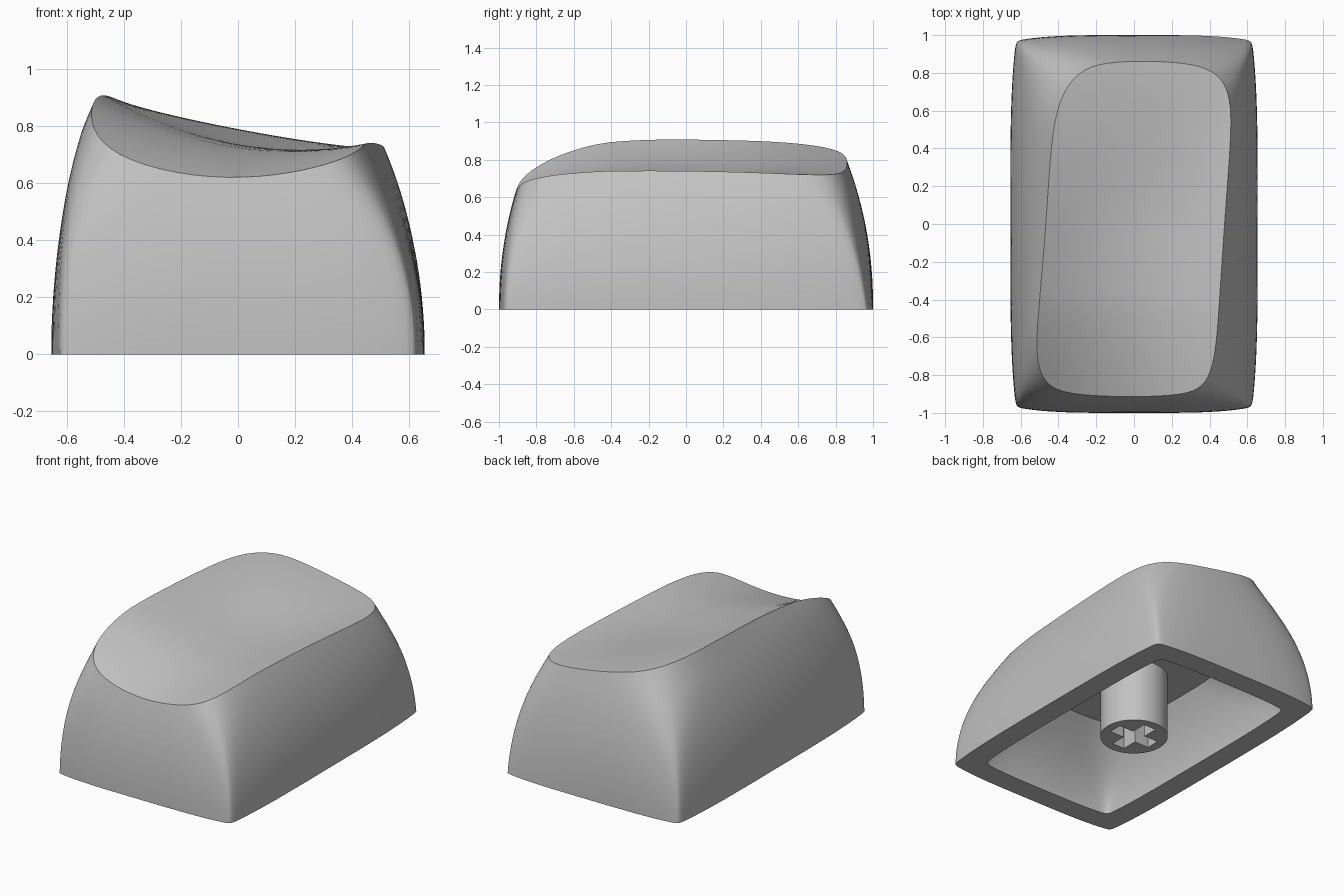
import bpy, bmesh, math

old = bpy.data.objects.get("Cube")
if old:
    bpy.data.objects.remove(old, do_unlink=True)

grey = bpy.data.materials.new("mid grey")
grey.use_nodes = True
colour = (0.54, 0.54, 0.54, 1)
grey.diffuse_color = colour
grey.node_tree.nodes["Principled BSDF"].inputs["Base Color"].default_value = colour

SIDE = 28      # columns on each side of the body
STEPS = 18     # rings up each wall


def smooth(t):
    t = min(max(t, 0), 1)
    return t * t * (3 - 2 * t)


def square_loop():
    """Directions round a unit square, packed towards the corners."""
    run = [math.sin((i / SIDE - 0.5) * math.pi) for i in range(SIDE)]
    loop = []
    for c, s in ((1, 0), (0, 1), (-1, 0), (0, -1)):
        loop += [(c - s * t, s + c * t) for t in run]
    return loop


def squircle(u, v, n):
    k = (abs(u) ** n + abs(v) ** n) ** (-1 / n)
    return u * k, v * k


def outer_wall(u, v, z):
    """Point on the outer wall: bowed sides lean in, corners soften, top skews."""
    a, b = squircle(u, v, 5.5 + 60 * math.exp(-6 * z * z))
    lean = 0.28 + 0.05 * a
    bow = (0.03 + 0.03 * z) * a ** 4
    if b > 0:
        bow += b * z * (0.06 * a * a + 0.05 * a)
    y = b * (1 - 0.235 * z ** 2.1) * (1 - bow)
    x = a * (0.655 - lean * z ** 2.1) * (1 - 0.045 * b ** 4)
    return x + 0.075 * y * min(z / 0.8, 1) ** 2, y, z


def dish(x, y):
    """Height of the scooped, sideways-sloping top."""
    skew = (x - 0.07 * y) / 0.48
    sag = 0.09 - 0.075 * smooth((y + 0.1) / 1.05)
    z = 0.828 - 0.182 * x - sag * (1 - skew * skew)
    z -= (0.08 - 0.1 * x if y < 0 else 0.03) * y * y
    if y < -0.4:
        z -= 0.05 * ((-0.4 - y) / 0.5) ** 1.5 * max(0, 1 - 1.2 * x)
    return z


def wall_top(u, v):
    low, high = 0.2, 1.2
    for _ in range(40):
        mid = (low + high) / 2
        x, y, z = outer_wall(u, v, mid)
        low, high = (mid, high) if z < dish(x, y) else (low, mid)
    return low


def inner_wall(u, v, t):
    a, b = squircle(u, v, 3 + 50 * math.exp(-4 * t))
    x = a * (0.51 - 0.14 * t ** 1.7) * (1 - 0.04 * b ** 4)
    y = b * (0.855 - 0.3 * t ** 1.7) * (1 - 0.025 * a ** 4)
    return x, y, 0.42 * t


def add_ring(bm, points):
    return [bm.verts.new(p) for p in points]


def bridge(bm, first, second):
    n = len(first)
    for i in range(n):
        j = (i + 1) % n
        bm.faces.new((first[i], first[j], second[j], second[i]))


def skin(bm, rings):
    for first, second in zip(rings, rings[1:]):
        bridge(bm, first, second)


def finish(bm, name, angle):
    bmesh.ops.recalc_face_normals(bm, faces=bm.faces[:])
    mesh = bpy.data.meshes.new(name)
    bm.to_mesh(mesh)
    bm.free()
    mesh.materials.append(grey)
    obj = bpy.data.objects.new(name, mesh)
    bpy.context.collection.objects.link(obj)
    bpy.ops.object.select_all(action="DESELECT")
    obj.select_set(True)
    bpy.context.view_layer.objects.active = obj
    bpy.ops.object.shade_smooth_by_angle(angle=math.radians(angle))


# Key shell: ceiling, cavity wall, bottom rim, outer wall and dished top
bm = bmesh.new()
loop = square_loop()
tops = [wall_top(u, v) for u, v in loop]
rings = [add_ring(bm, [inner_wall(u, v, 1 - i / STEPS) for u, v in loop])
         for i in range(STEPS + 1)]
bm.faces.new(rings[0])
for i in range(STEPS + 1):
    rings.append(add_ring(bm, [outer_wall(u, v, h * i / STEPS)
                               for (u, v), h in zip(loop, tops)]))
edge = [v.co.copy() for v in rings[-1]]
for i in range(1, STEPS):
    k = 1 - i / STEPS
    rings.append(add_ring(bm, [(p.x * k, p.y * k, dish(p.x * k, p.y * k)) for p in edge]))
skin(bm, rings)
centre = bm.verts.new((0, 0, dish(0, 0)))
last = rings[-1]
for i, vert in enumerate(last):
    bm.faces.new((vert, last[(i + 1) % len(last)], centre))
finish(bm, "key_shell", 30)

# Stem: round post with a cross-shaped socket
L, W, R, DEPTH = 0.15, 0.045, 0.207, 0.3
quarter = [(L, -W), (L, W), (W, W)]
corners = []
for c, s in ((1, 0), (0, 1), (-1, 0), (0, -1)):
    corners += [(c * x - s * y, s * x + c * y) for x, y in quarter]
cross = []
for (x0, y0), (x1, y1) in zip(corners, corners[1:] + corners[:1]):
    cross += [(x0 + (x1 - x0) * t / 4, y0 + (y1 - y0) * t / 4) for t in range(4)]
circle = [(R * x / math.hypot(x, y), R * y / math.hypot(x, y)) for x, y in cross]

bm = bmesh.new()
rings = [add_ring(bm, [(x, y, z) for x, y in shape])
         for shape, z in ((cross, DEPTH), (cross, 0), (circle, 0), (circle, 0.43))]
skin(bm, rings)
bm.faces.new(rings[0])
finish(bm, "stem", 30)
